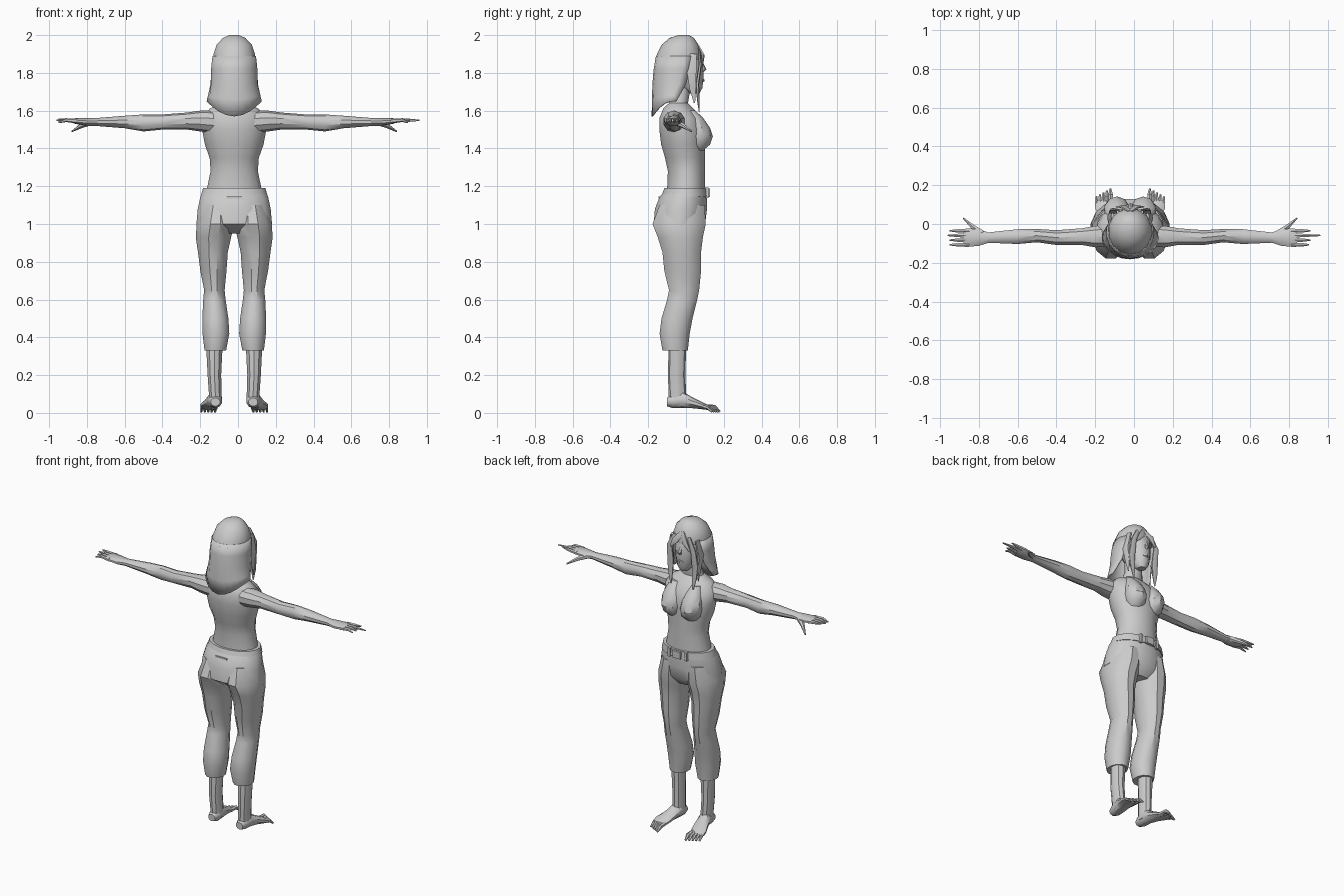
import bpy
import bmesh
from math import cos, sin, pi, radians
from mathutils import Vector

if "Cube" in bpy.data.objects:
    bpy.data.objects.remove(bpy.data.objects["Cube"], do_unlink=True)

MID = -0.02  # the body's centre line
SIDES = (("left", 1), ("right", -1))

grey = bpy.data.materials.new("plain_grey")
grey.use_nodes = True
colour = (0.6, 0.6, 0.6, 1)
grey.diffuse_color = colour
grey.node_tree.nodes["Principled BSDF"].inputs["Base Color"].default_value = colour


def finish(name, bm, crease=35):
    bmesh.ops.recalc_face_normals(bm, faces=bm.faces[:])
    mesh = bpy.data.meshes.new(name)
    bm.to_mesh(mesh)
    bm.free()
    mesh.materials.append(grey)
    mesh.shade_smooth()
    mesh.set_sharp_from_angle(angle=radians(crease))
    obj = bpy.data.objects.new(name, mesh)
    bpy.context.collection.objects.link(obj)
    return obj


def bridge(name, loops, closed=True):
    """Skin a list of point rings; closed rings also get end caps."""
    bm = bmesh.new()
    rings = [[bm.verts.new(p) for p in loop] for loop in loops]
    count = len(rings[0])
    for low, high in zip(rings, rings[1:]):
        for i in range(count if closed else count - 1):
            j = (i + 1) % count
            bm.faces.new((low[i], low[j], high[j], high[i]))
    if closed:
        bm.faces.new(rings[0])
        bm.faces.new(rings[-1])
    return finish(name, bm)


def oval(centre, u, v, sides):
    turns = [2 * pi * (i + 0.5) / sides for i in range(sides)]
    return [centre + u * cos(a) + v * sin(a) for a in turns]


def upright(name, rows, side=0, sides=12):
    """Rows of x offset, half width, back, front, height."""
    loops = []
    for x, half, back, front, z in rows:
        centre = Vector((MID + side * x, (back + front) / 2, z))
        u = Vector((half * 1.02, 0, 0))
        v = Vector((0, (front - back) / 2 * 1.03, 0))
        loops.append(oval(centre, u, v, sides))
    return bridge(name, loops)


def tube(name, path, side=1, sides=6, flat=1.0, up=(0, 0, 1)):
    """Path of (x offset, y, z, radius), flattened along up."""
    points = [Vector((MID + side * x, y, z)) for x, y, z, r in path]
    loops = []
    for i, p in enumerate(points):
        along = points[min(i + 1, len(points) - 1)] - points[max(i - 1, 0)]
        u = along.cross(Vector(up)).normalized()
        v = u.cross(along).normalized()
        radius = path[i][3]
        loops.append(oval(p, u * radius, v * radius * flat, sides))
    return bridge(name, loops)


def plate(name, x, y, z, width, depth, height):
    bm = bmesh.new()
    bmesh.ops.create_cube(bm, size=1)
    for vert in bm.verts:
        vert.co = Vector((x + vert.co.x * width, y + vert.co.y * depth,
                          z + vert.co.z * height))
    return finish(name, bm)


# Torso with neck
upright("torso", [
    (0, .15, -.1, .1, 1.16), (0, .125, -.095, .1, 1.28),
    (0, .13, -.11, .1, 1.35), (0, .155, -.13, .1, 1.42),
    (0, .17, -.14, .1, 1.5), (0, .17, -.14, .08, 1.56),
    (0, .13, -.12, .04, 1.61), (0, .07, -.09, .01, 1.64),
    (0, .05, -.08, .02, 1.7), (0, .05, -.08, .02, 1.76)], sides=16)

# Head and face
upright("head", [
    (0, .025, .02, .07, 1.69), (0, .05, -.04, .085, 1.72),
    (0, .07, -.09, .09, 1.78), (0, .08, -.12, .09, 1.84),
    (0, .08, -.11, .07, 1.91), (0, .04, -.06, .03, 1.96)], sides=14)
tube("nose", [(0, .08, 1.86, .006), (0, .094, 1.82, .014), (0, .08, 1.8, .008)], up=(0, 1, 0))
tube("lips", [(-.025, .08, 1.76, .003), (0, .09, 1.76, .009), (.025, .08, 1.76, .003)])

# Seat of the trousers and waistband
upright("trouser_seat", [
    (0, .165, -.11, .11, 1.18), (0, .18, -.14, .11, 1.14),
    (0, .193, -.163, .11, 1.08), (0, .2, -.17, .1, 1.0),
    (0, .11, -.1, .06, .95)], sides=16)
upright("waistband", [
    (0, .178, -.13, .116, 1.145), (0, .165, -.113, .113, 1.19)], sides=16)
plate("buckle", MID, .118, 1.165, .055, .02, .045)
for label, s in SIDES:
    plate(label + "_belt_loop", MID + s * .06, .11, 1.165, .016, .02, .055)
plate("back_pocket_seam", MID, -.14, 1.14, .08, .01, .01)

for label, s in SIDES:
    # Bust
    upright(label + "_bust", [
        (.06, .04, .02, .09, 1.39), (.065, .06, 0, .125, 1.42),
        (.068, .067, 0, .14, 1.465), (.07, .064, 0, .125, 1.51),
        (.07, .05, 0, .09, 1.56), (.07, .03, -.02, .05, 1.6)], s, 10)

    # Rolled trouser leg
    upright(label + "_trouser_leg", [
        (.09, .08, -.14, .1, 1.1), (.1, .1, -.178, .105, 1.0),
        (.11, .095, -.15, .09, .93), (.113, .08, -.125, .08, .85),
        (.11, .07, -.115, .08, .75), (.105, .055, -.09, .07, .65),
        (.105, .06, -.1, .06, .6), (.1, .07, -.13, .035, .5),
        (.097, .072, -.14, .02, .42), (.1, .058, -.125, .01, .33)], s)

    # Shin
    upright(label + "_shin", [
        (.105, .045, -.09, 0, .36), (.105, .037, -.095, -.005, .2),
        (.1, .035, -.09, 0, .1), (.1, .035, -.09, 0, .05)], s, 10)

    # Foot as half width, bottom and top along y
    loops = []
    for x, y, half, low, high in [
            (.1, -.1, .025, .035, .08), (.1, -.07, .036, .025, .1),
            (.103, -.02, .04, .025, .115), (.115, .03, .045, .025, .085),
            (.13, .08, .052, .02, .06), (.135, .12, .045, .015, .04)]:
        centre = Vector((MID + s * x, y, (low + high) / 2))
        loops.append(oval(centre, Vector((half, 0, 0)),
                          Vector((0, 0, (high - low) / 2)), 10))
    bridge(label + "_foot", loops)
    for i in range(5):
        x = .1 + i * .018
        reach = .18 - i * .01
        size = .013 - i * .001
        tube(f"{label}_toe_{i + 1}", [
            (x, .09, .033, size), (x, reach - .03, .03, size),
            (x + .002, reach, .006, .006)], s)

    # Arm and palm
    loops = []
    for x, y, z, deep, tall in [
            (.1, -.06, 1.54, .06, .06), (.18, -.065, 1.545, .058, .055),
            (.25, -.065, 1.545, .045, .045), (.38, -.07, 1.54, .04, .04),
            (.48, -.06, 1.535, .036, .045), (.58, -.065, 1.54, .04, .033),
            (.73, -.07, 1.54, .028, .021), (.78, -.07, 1.54, .045, .02),
            (.84, -.07, 1.545, .05, .015), (.86, -.07, 1.547, .045, .01)]:
        centre = Vector((MID + s * x, y, z))
        loops.append(oval(centre, Vector((0, deep, 0)), Vector((0, 0, tall)), 10))
    bridge(label + "_arm", loops)

    # Fingers and thumb
    reaches = (.93, .98, .93, .92) if s > 0 else (.93, .94, .93, .93)
    for i, reach in enumerate(reaches):
        y = -.035 - i * .024
        tube(f"{label}_finger_{i + 1}", [
            (.83, y, 1.545, .013), (.89, y, 1.55, .01),
            (reach, y, 1.555 - i * .006, .004)], s)
    tube(label + "_thumb", [
        (.76, -.05, 1.54, .018), (.81, -.015, 1.52, .013),
        (.86, .03, 1.49, .004)], s)

    # Locks hanging beside the face
    tube(label + "_front_lock", [
        (.05, .07, 1.92, .012), (.085, .075, 1.84, .02),
        (.088, .06, 1.74, .024), (.085, .065, 1.66, .018),
        (.08, .07, 1.59, .004)], s, flat=.4, up=(0, 1, 0))
    tube(label + "_side_lock", [
        (.09, .04, 1.9, .02), (.107, .03, 1.8, .028),
        (.1, .035, 1.72, .02), (.1, .045, 1.64, .004)], s, flat=.4, up=(1, 0, 0))
    tube(label + "_fringe", [
        (.0, .065, 1.94, .015), (.035, .09, 1.89, .022),
        (.07, .088, 1.84, .006)], s, flat=.4, up=(0, 1, 0))

# Crown of the hair
upright("hair_crown", [
    (0, .112, -.16, .08, 1.87), (0, .11, -.15, .08, 1.9),
    (0, .093, -.125, .063, 1.95), (0, .06, -.085, .04, 1.985),
    (0, .025, -.04, .015, 2.0)], sides=14)

# Long hair open at the face, ending in a point at the back
loops = []
for half, back, front, spread, z, point in [
        (.112, -.155, .08, 125, 1.89, 0), (.12, -.167, .08, 122, 1.82, 0),
        (.122, -.174, .07, 115, 1.74, 0), (.135, -.176, .05, 105, 1.68, .02),
        (.143, -.178, .04, 100, 1.65, .08)]:
    row = []
    for i in range(13):
        a = radians(spread) * (i - 6) / 6
        drop = point * max(cos(a), 0) ** 2
        row.append((MID + half * sin(a),
                    (back + front) / 2 - (front - back) / 2 * cos(a), z - drop))
    loops.append(row)
hair = bridge("long_hair", loops, closed=False)
shell = hair.modifiers.new("thickness", "SOLIDIFY")
shell.thickness = 0.008
shell.offset = 0
